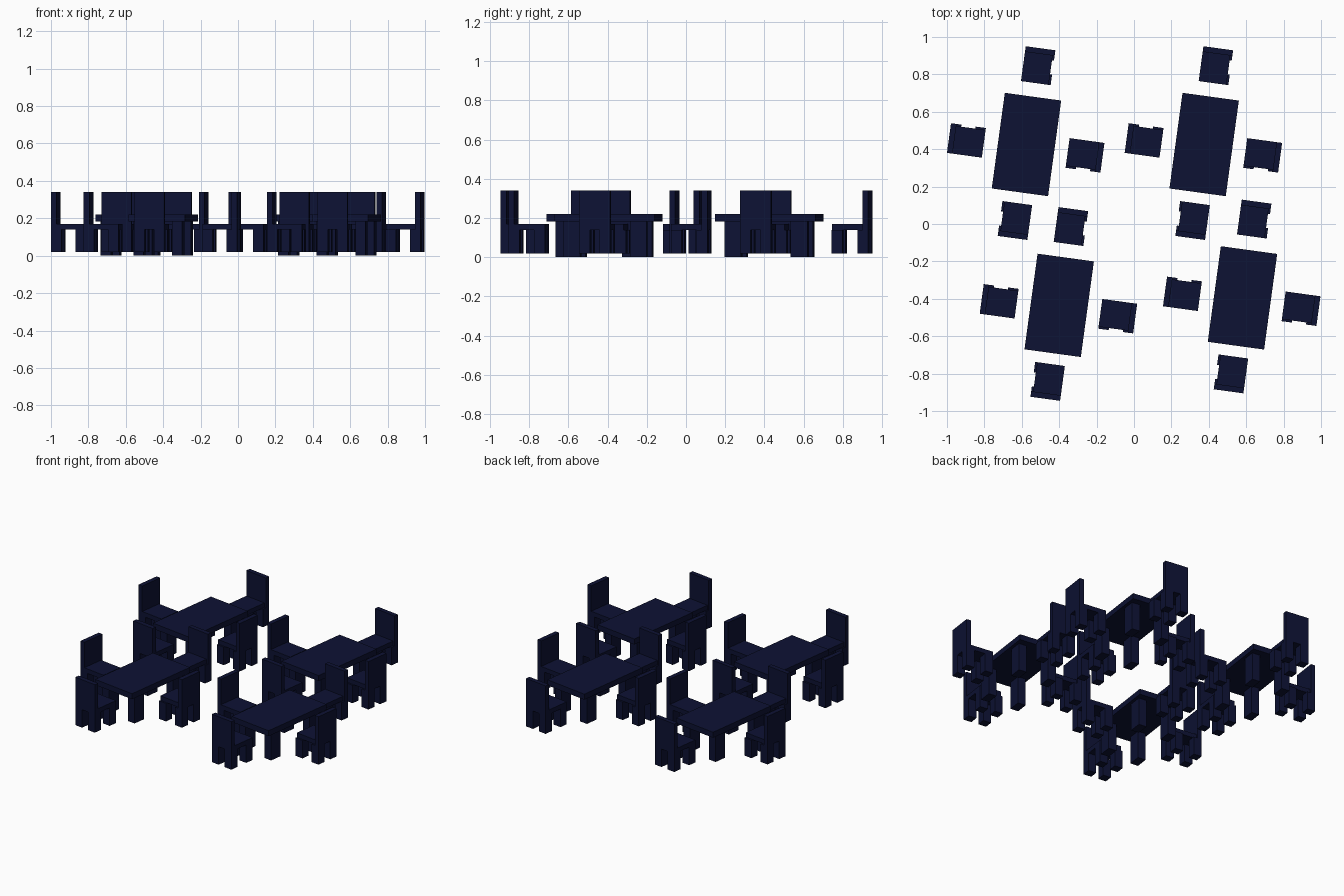
import bpy, bmesh
from math import radians
from mathutils import Matrix, Vector

if "Cube" in bpy.data.objects:
    bpy.data.objects.remove(bpy.data.objects["Cube"])

navy = bpy.data.materials.new("navy")
navy.diffuse_color = (0.004, 0.006, 0.034, 1)
navy.use_nodes = True
navy.node_tree.nodes["Principled BSDF"].inputs["Base Color"].default_value = navy.diffuse_color


def box_mesh(name, boxes):
    """One mesh made of boxes given as (min corner, max corner)."""
    bm = bmesh.new()
    for lo, hi in boxes:
        lo, hi = Vector(lo), Vector(hi)
        m = Matrix.Translation((lo + hi) / 2) @ Matrix.Diagonal((*(hi - lo), 1))
        bmesh.ops.create_cube(bm, size=1, matrix=m)
    me = bpy.data.meshes.new(name)
    bm.to_mesh(me)
    bm.free()
    me.materials.append(navy)
    return me


def corner_legs(hx, hy, wx, wy, z0, z1):
    """Four legs whose outer faces lie at +-hx, +-hy."""
    return [((x, y, z0), (x + wx, y + wy, z1))
            for x in (-hx, hx - wx) for y in (-hy, hy - wy)]


def place(meshes, matrix):
    for me in meshes:
        ob = bpy.data.objects.new(me.name, me)
        bpy.context.collection.objects.link(ob)
        ob.matrix_world = matrix


# Table: slab top on four rectangular legs
table = [
    box_mesh("table_top", [((-.152, -.258, .183), (.152, .258, .22))]),
    box_mesh("table_legs", corner_legs(.132, .214, .055, .086, 0, .183)),
]

# Chair facing -y: seat sits slightly inside the legs on one side
chair = [
    box_mesh("chair_seat", [((-.08, -.094, .14), (.069, .094, .17))]),
    box_mesh("chair_back", [((-.08, .064, .14), (.08, .094, .34))]),
    box_mesh("chair_legs", corner_legs(.08, .094, .055, .056, .02, .14)),
]

# Chair positions around a table: x, y, turn
seats = [(.005, .426, 0), (-.321, -.022, 90), (-.006, -.411, 180), (.318, -.015, 270)]

# Four slightly turned dining groups
for cx, cy in [(-.575, .425), (.375, .425), (-.40, -.435), (.58, -.395)]:
    group = Matrix.Translation((cx, cy, 0)) @ Matrix.Rotation(radians(-7.8), 4, 'Z')
    place(table, group)
    for x, y, turn in seats:
        place(chair, group @ Matrix.Translation((x, y, 0))
              @ Matrix.Rotation(radians(turn), 4, 'Z'))
